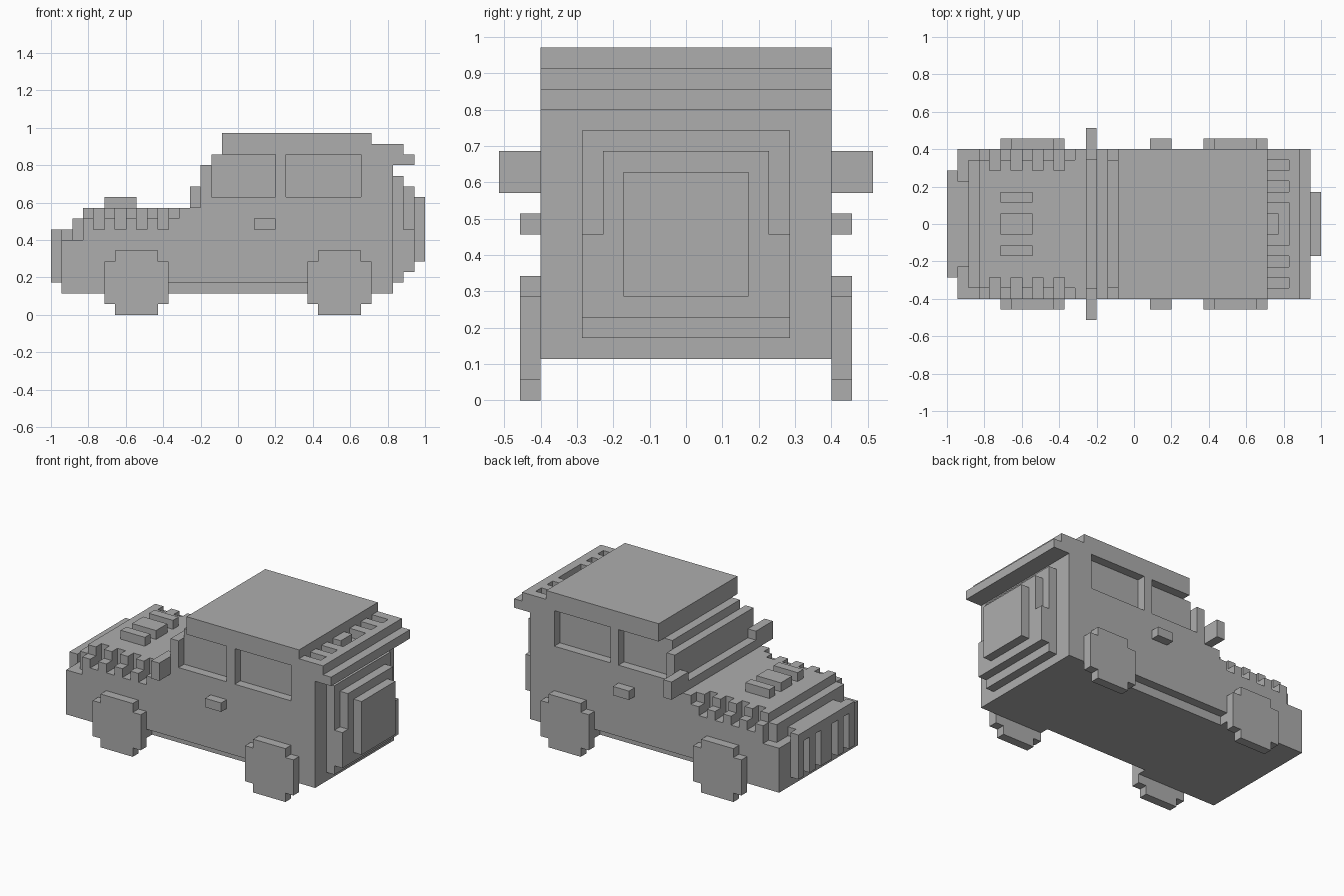
import bpy
import bmesh
from itertools import product
from mathutils import Vector

U = 2 / 35  # edge of one block

cube = bpy.data.objects.get("Cube")
if cube:
    bpy.data.objects.remove(cube, do_unlink=True)

grey = bpy.data.materials.new("plain grey")
grey.use_nodes = True
grey.diffuse_color = (0.42, 0.42, 0.42, 1)
grey.node_tree.nodes["Principled BSDF"].inputs["Base Color"].default_value = (0.42, 0.42, 0.42, 1)


def cells(x0, x1, y0, y1, z0, z1):
    """Blocks filling a box; x from the nose, y from the centre line, z from the ground."""
    return set(product(range(x0, x1), range(y0, y1), range(z0, z1)))


def mid(x0, x1, half, z0, z1):
    return cells(x0, x1, -half, half, z0, z1)


def pair(x0, x1, y0, y1, z0, z1):
    """The same box on both sides of the centre line."""
    return cells(x0, x1, y0, y1, z0, z1) | cells(x0, x1, -y1, -y0, z0, z1)


def build(name, blocks):
    """Skin the outside of a set of blocks and merge its flat faces."""
    bm = bmesh.new()
    corners = {}

    def corner(p):
        if p not in corners:
            corners[p] = bm.verts.new(Vector((p[0] * U - 1, p[1] * U, p[2] * U)))
        return corners[p]

    for c in sorted(blocks):
        for axis, side in product(range(3), (0, 1)):
            beside = list(c)
            beside[axis] += 2 * side - 1
            if tuple(beside) in blocks:
                continue
            u, v = (axis + 1) % 3, (axis + 2) % 3
            loop = []
            for du, dv in ((0, 0), (1, 0), (1, 1), (0, 1)):
                p = list(c)
                p[axis] += side
                p[u] += du
                p[v] += dv
                loop.append(corner(tuple(p)))
            bm.faces.new(loop if side else loop[::-1])
    bmesh.ops.dissolve_limit(bm, angle_limit=0.01, verts=bm.verts, edges=bm.edges)
    mesh = bpy.data.meshes.new(name)
    bm.to_mesh(mesh)
    bm.free()
    mesh.materials.append(grey)
    obj = bpy.data.objects.new(name, mesh)
    bpy.context.collection.objects.link(obj)


# Lower body with stepped nose and hood
body = mid(1, 32, 7, 2, 7) | mid(1, 3, 4, 7, 8) | mid(2, 3, 6, 7, 9) | mid(3, 32, 7, 7, 10)
body -= pair(11, 24, 6, 7, 2, 3)      # recessed sills
body -= pair(3, 12, 6, 7, 9, 10)      # hood shoulder
for x in range(4, 12, 2):             # hood side notches
    body -= pair(x, x + 1, 5, 7, 8, 10)

# Cabin with stepped windscreen, roof and rear overhang
body |= mid(13, 32, 7, 10, 11) | mid(14, 32, 7, 11, 14)
body |= mid(15, 32, 7, 14, 15) | mid(16, 30, 7, 15, 17)
body |= mid(30, 33, 7, 15, 16) | mid(32, 34, 7, 14, 15)
for x0, x1 in ((15, 21), (22, 29)):   # inset side windows
    body -= pair(x0, x1, 6, 7, 11, 15)
body -= pair(30, 32, 5, 6, 15, 16) | pair(30, 32, 3, 4, 15, 16)  # rear roof slots
body -= mid(30, 32, 2, 15, 16) - mid(30, 31, 1, 15, 16)
build("body", body)

# Front grille with open gaps between the slats
build("grille", mid(0, 1, 5, 3, 8) - pair(0, 1, 1, 2, 3, 7) - pair(0, 1, 3, 4, 3, 7))

# Raised hood ribs
build("hood_ribs", mid(5, 8, 1, 10, 11) | pair(5, 8, 2, 3, 10, 11))

# Tailgate and the carrier behind the spare wheel
build("tailgate", mid(32, 33, 5, 3, 13) | mid(33, 34, 5, 4, 8) | mid(33, 34, 4, 8, 12))
build("spare_wheel", mid(34, 35, 3, 5, 11))

# Parts on both sides
for side, sign in (("left", 1), ("right", -1)):
    def flank(x0, x1, y0, y1, z0, z1):
        a, b = sorted((y0 * sign, y1 * sign))
        return cells(x0, x1, a, b, z0, z1)

    build(side + "_mirror", flank(13, 14, 6, 9, 10, 12) - body)
    build(side + "_door_handle", flank(19, 21, 7, 8, 8, 9))
    for end, x in (("front", 5), ("rear", 24)):
        build(f"{end}_{side}_wheel", flank(x, x + 6, 7, 8, 1, 5) | flank(x + 1, x + 5, 7, 8, 0, 6))
